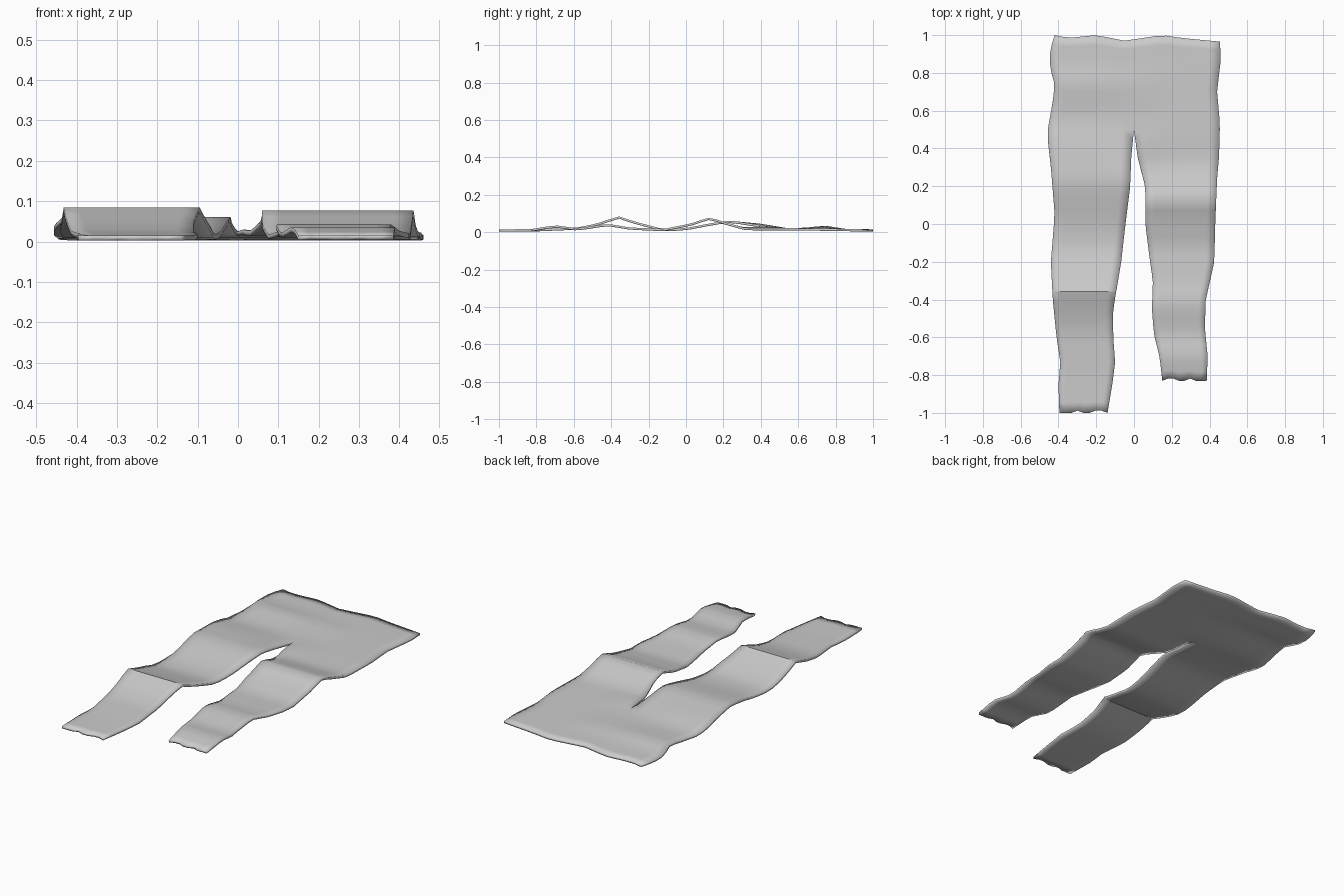
import bpy, bmesh

if "Cube" in bpy.data.objects:
    bpy.data.objects.remove(bpy.data.objects["Cube"])

# Outline edges as (y, x) pairs, and fold heights as (y, z)
L_OUT = [(-1, -.395), (-.85, -.40), (-.73, -.39), (-.6, -.41), (-.4, -.43), (-.2, -.44), (.05, -.42),
         (.3, -.44), (.48, -.46), (.65, -.43), (.74, -.42), (.83, -.445), (.92, -.445), (1, -.42)]
L_IN = [(-1, -.14), (-.85, -.115), (-.73, -.10), (-.6, -.11), (-.45, -.11), (-.2, -.068),
        (0, -.045), (.2, -.02), (.35, -.015), (.5, 0)]
R_OUT = [(-.83, .385), (-.7, .39), (-.55, .375), (-.4, .38), (-.2, .425), (0, .43), (.25, .44),
         (.35, .45), (.53, .455), (.7, .44), (.88, .46), (1, .455)]
R_IN = [(-.83, .15), (-.7, .135), (-.58, .105), (-.45, .095), (-.3, .10), (-.2, .085), (0, .06),
        (.2, .06), (.35, .02), (.5, 0)]
L_Z = [(-1, .015), (-.8, .016), (-.58, .025), (-.48, .045), (-.36, .085), (-.28, .058), (-.12, .016),
       (0, .022), (.12, .045), (.22, .062), (.4, .045), (.55, .02), (.65, .025), (.74, .035), (.85, .018), (1, .015)]
R_Z = [(-.83, .016), (-.7, .037), (-.58, .02), (-.42, .045), (-.3, .025), (-.12, .017), (.02, .045),
       (.13, .08), (.2, .055), (.32, .022), (.5, .022), (.75, .019), (1, .015)]
WAIST = [(-.46, 1), (-.42, 1), (-.35, .985), (-.2, 1), (-.05, .97), (.15, 1), (.25, .985), (.46, .965)]
CROTCH = .5


def interp(table, t):
    if t <= table[0][0]:
        return table[0][1]
    for (a, va), (b, vb) in zip(table, table[1:]):
        if t <= b:
            return va + (vb - va) * (t - a) / (b - a)
    return table[-1][1]


def smooth(t):
    t = max(0, min(1, t))
    return t * t * (3 - 2 * t)


def add_leg(bm, outer, inner, heights, hem, cols=8):
    rows = []
    upper = [CROTCH + .5 * i / 10 for i in range(11)]
    n = 28
    lower = [hem + (CROTCH - hem) * i / n for i in range(n)]
    for y in lower + upper:
        row = []
        for i in range(cols + 1):
            u = i / cols
            xo, xi = interp(outer, y), interp(inner, y)
            x = xi + (xo - xi) * u
            own = interp(heights, y)
            # both legs meet at the same height along the seat seam
            mean = (interp(L_Z, y) + interp(R_Z, y)) / 2
            own += (mean - own) * (1 - smooth(abs(x) / .25)) * smooth((y - .25) / .25)
            # wavy waist and hem lines
            f = smooth((y - .8) / .2)
            yy = y - f * (1 - interp(WAIST, x))
            yy += (1 - smooth((y - hem) / .1)) * .012 * (1 if i in (1, 2, 5) else 0)
            row.append(bm.verts.new((x, yy, own)))
        rows.append(row)
    for a, b in zip(rows, rows[1:]):
        for i in range(cols):
            bm.faces.new((a[i], a[i + 1], b[i + 1], b[i]))


bm = bmesh.new()
add_leg(bm, L_OUT, L_IN, L_Z, -1)
add_leg(bm, R_OUT, R_IN, R_Z, -.83)
bmesh.ops.remove_doubles(bm, verts=bm.verts, dist=.0005)
for f in bm.faces:
    f.normal_update()
    if f.normal.z < 0:
        f.normal_flip()
mesh = bpy.data.meshes.new("trousers")
bm.to_mesh(mesh)
bm.free()

# Thin folded cloth lying on the ground
trousers = bpy.data.objects.new("trousers", mesh)
bpy.context.collection.objects.link(trousers)
cloth = trousers.modifiers.new("cloth_thickness", 'SOLIDIFY')
cloth.thickness = .012
cloth.offset = -1
bpy.context.view_layer.objects.active = trousers
trousers.select_set(True)
bpy.ops.object.shade_smooth_by_angle(angle=.6)
